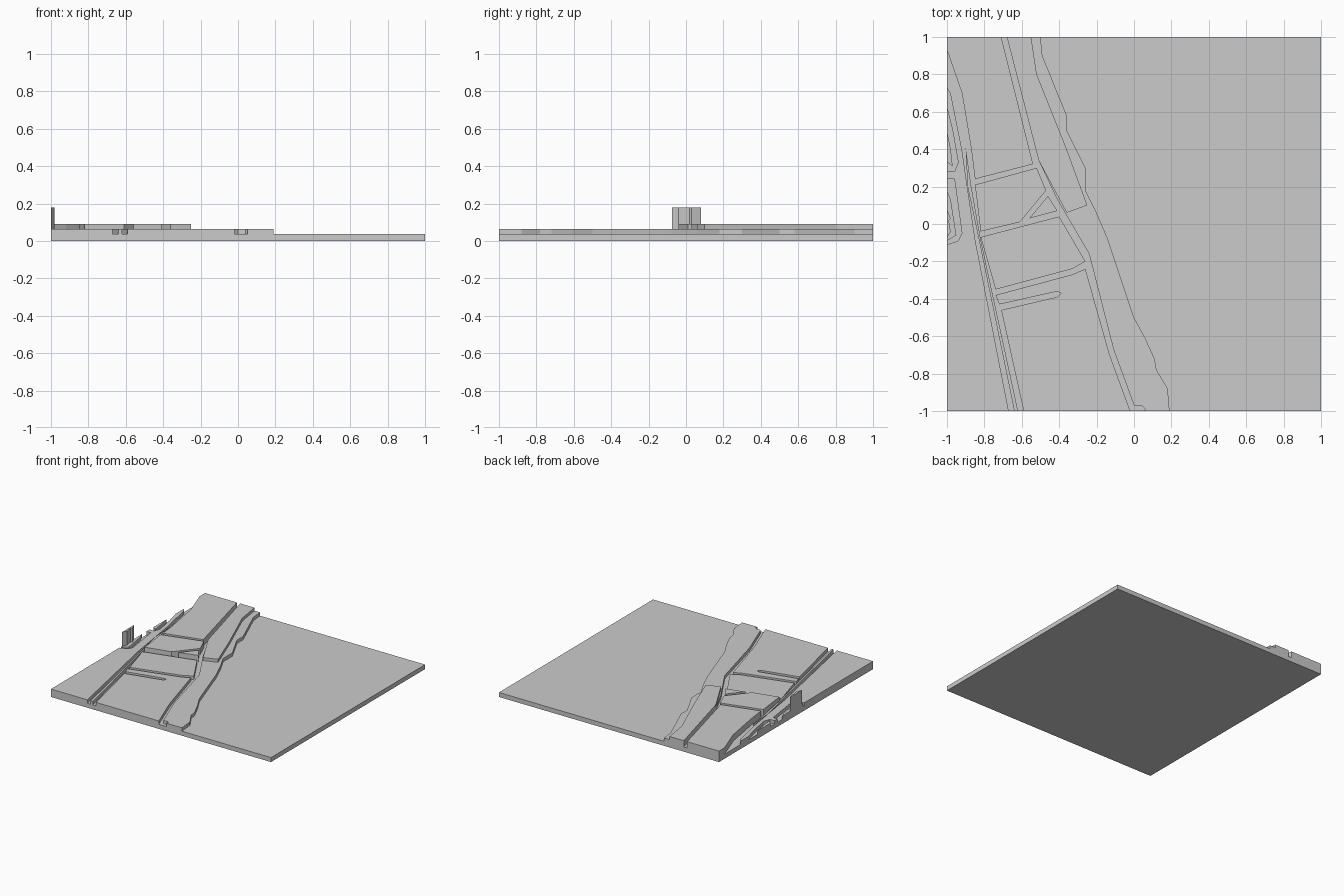
import bpy
import bmesh

if "Cube" in bpy.data.objects:
    bpy.data.objects.remove(bpy.data.objects["Cube"], do_unlink=True)

# Single plain grey for the whole relief tile
grey = bpy.data.materials.new("plain_grey")
grey.use_nodes = True
grey_colour = (0.6, 0.6, 0.6, 1.0)
grey.diffuse_color = grey_colour
grey.node_tree.nodes["Principled BSDF"].inputs["Base Color"].default_value = grey_colour

# Height levels
GROUND = 0.0
WATER = 0.037
LAND = 0.065
TERRACE = 0.09
TOWER = 0.18


def prism(name, outline, bottom, top):
    """Extrude a plan outline, given in hundredths of a unit, into a solid."""
    mesh_builder = bmesh.new()
    corners = [mesh_builder.verts.new((x / 100, y / 100, bottom)) for x, y in outline]
    floor = mesh_builder.faces.new(corners)
    extruded = bmesh.ops.extrude_face_region(mesh_builder, geom=[floor], use_keep_orig=True)
    raised = [item for item in extruded["geom"] if isinstance(item, bmesh.types.BMVert)]
    bmesh.ops.translate(mesh_builder, verts=raised, vec=(0, 0, top - bottom))
    bmesh.ops.recalc_face_normals(mesh_builder, faces=mesh_builder.faces)
    mesh = bpy.data.meshes.new(name)
    mesh_builder.to_mesh(mesh)
    mesh_builder.free()
    mesh.materials.append(grey)
    part = bpy.data.objects.new(name, mesh)
    bpy.context.collection.objects.link(part)
    return part


# Square slab whose top is the water and road level
prism("base_slab", [(-100, -100), (100, -100), (100, 100), (-100, 100)], GROUND, WATER)

# Shore land between the water and the middle road
shoreline = [(19, -100), (18, -88), (12, -78), (11, -72), (6, -61), (0, -50),
             (-9, -23), (-14, -8), (-20, 6), (-26, 18), (-26, 30),
             (-36, 50), (-36, 58), (-49, 90), (-50, 100)]
middle_road_edge = [(-68, 100), (-51, 34), (-41, 13), (-24, -16), (-11, -67),
                    (0, -97), (4, -97), (6, -99), (5, -100)]
prism("shore_land", shoreline + middle_road_edge, WATER, LAND)

# Raised terrace along the northern shore
prism("shore_terrace", [(-68, 100), (-51, 34), (-36, 6), (-25, 10),
                        (-36, 40), (-52, 80), (-55, 100)], WATER, TERRACE)

# Raised blocks between the roads
prism("north_block", [(-100, 100), (-71, 100), (-54, 32), (-85, 24),
                      (-87, 40), (-92, 70), (-100, 93)], WATER, TERRACE)
prism("centre_block", [(-85, 21), (-52, 30), (-47, 18), (-61, 1), (-82, -4)],
      WATER, TERRACE)
prism("triangle_block", [(-56, 3), (-46, 15), (-41, 7)], WATER, TERRACE)

# Lower southern blocks, the second with a dead-end lane cut in
prism("south_block", [(-82, -7), (-40, 4), (-26, -20), (-33, -24), (-74, -35)],
      WATER, LAND)
lane_cut = [(-71, -46), (-41, -39), (-39, -37), (-41, -36), (-72, -43)]
prism("far_south_block", [(-74, -38), (-33, -27), (-26, -24), (-13, -70),
                          (-2, -100), (-59, -100)] + lane_cut, WATER, LAND)

# Thin median between the twin western roads
prism("road_median", [(-64, -100), (-62, -100), (-82, -8), (-87, 20),
                      (-90, 41), (-89, 20), (-83, -8)], WATER, LAND)

# Western land with two inlets on the tile edge
north_inlet = [(-100, 62), (-97, 50), (-94, 33), (-96, 28), (-100, 28)]
south_inlet = [(-100, 24), (-96, 24), (-92, -5), (-94, -9), (-100, -11)]
prism("west_land", [(-100, -100), (-67, -100), (-85, -8), (-90, 26), (-92, 40),
                    (-98, 70), (-100, 73)] + north_inlet + south_inlet, WATER, LAND)
prism("inlet_island", [(-100, 50), (-98, 40), (-97, 31), (-100, 33)], WATER, LAND)
prism("tower_island", [(-100, -9), (-95, -6), (-98, 13), (-100, 18)], WATER, LAND)

# Tall slim tower on the tile edge
prism("edge_tower", [(-100, -7.5), (-98, -4), (-99, 2), (-98, 3), (-100, 8)],
      WATER, TOWER)
